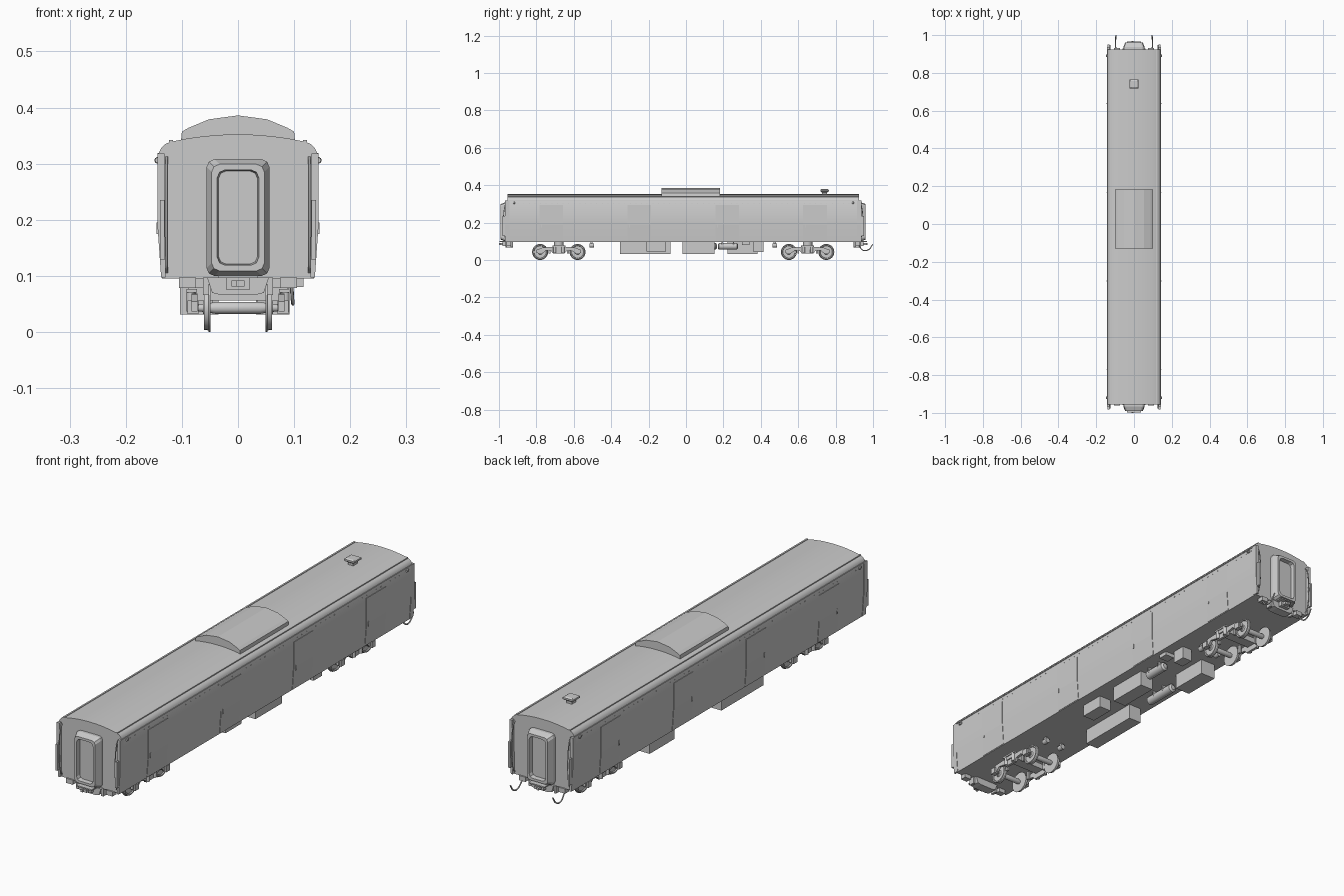
import bpy, bmesh, math
from mathutils import Matrix, Vector

if "Cube" in bpy.data.objects:
    bpy.data.objects.remove(bpy.data.objects["Cube"])

CY = -0.015            # middle of the car body
HALF = 0.94            # half body length


def finish(name, bm, smooth=None):
    bmesh.ops.recalc_face_normals(bm, faces=bm.faces)
    me = bpy.data.meshes.new(name)
    bm.to_mesh(me)
    bm.free()
    ob = bpy.data.objects.new(name, me)
    bpy.context.collection.objects.link(ob)
    if smooth:
        bpy.ops.object.select_all(action='DESELECT')
        ob.select_set(True)
        bpy.context.view_layer.objects.active = ob
        bpy.ops.object.shade_smooth_by_angle(angle=math.radians(smooth))
    return ob


def add_box(bm, x0, x1, y0, y1, z0, z1):
    m = Matrix.Translation(((x0 + x1) / 2, (y0 + y1) / 2, (z0 + z1) / 2))
    bmesh.ops.create_cube(bm, size=1, matrix=m @ Matrix.Diagonal((abs(x1 - x0), abs(y1 - y0), z1 - z0, 1)))


def box(name, *dims):
    bm = bmesh.new()
    add_box(bm, *dims)
    return finish(name, bm)


def loft(name, rings, smooth=None):
    """Skin closed rings of equal length and cap both ends."""
    bm = bmesh.new()
    vs = [[bm.verts.new(p) for p in r] for r in rings]
    n = len(vs[0])
    for a, b in zip(vs, vs[1:]):
        for i in range(n):
            bm.faces.new((a[i], a[(i + 1) % n], b[(i + 1) % n], b[i]))
    bm.faces.new(vs[0])
    bm.faces.new(vs[-1])
    return finish(name, bm, smooth)


def prism_y(name, pts, y0, y1, smooth=None):
    return loft(name, [[(x, y, z) for x, z in pts] for y in (y0, y1)], smooth)


def prism_x(name, pts, x0, x1):
    return loft(name, [[(x, y, z) for y, z in pts] for x in (x0, x1)])


def lathe(name, prof, center, axis='x', seg=24):
    """Rings of (offset along axis, radius) around a centre."""
    cx, cy, cz = center
    rings = []
    for o, r in prof:
        ring = []
        for i in range(seg):
            t = 2 * math.pi * i / seg
            c, s = r * math.cos(t), r * math.sin(t)
            ring.append((cx + o, cy + c, cz + s) if axis == 'x' else
                        (cx + c, cy + o, cz + s) if axis == 'y' else (cx + c, cy + s, cz + o))
        rings.append(ring)
    return loft(name, rings, 35)


def tube(name, pts, r):
    cu = bpy.data.curves.new(name, 'CURVE')
    cu.dimensions = '3D'
    cu.bevel_depth = r
    cu.bevel_resolution = 1
    cu.use_fill_caps = True
    cu.resolution_u = 6
    sp = cu.splines.new('BEZIER')
    sp.bezier_points.add(len(pts) - 1)
    for b, p in zip(sp.bezier_points, pts):
        b.co = p
        b.handle_left_type = b.handle_right_type = 'AUTO'
    ob = bpy.data.objects.new(name, cu)
    bpy.context.collection.objects.link(ob)


def mirrored(half):
    return half + [(-x, z) for x, z in reversed(half) if x > 1e-6]


# Body shell with creased sides and arched roof
half = [(0.135, 0.095), (0.1415, 0.19), (0.1415, 0.318), (0.137, 0.328), (0.130, 0.335),
        (0.120, 0.339), (0.09, 0.345), (0.06, 0.349), (0.03, 0.3515), (0, 0.352)]
prism_y("car_body", mirrored(half), CY - HALF, CY + HALF, 25)

# Raised roof hatch and roof vent
prism_y("roof_hatch", mirrored([(0.102, 0.338), (0.100, 0.357), (0.088, 0.364), (0.052, 0.379), (0, 0.386)]),
        -0.13, 0.183)
box("vent_neck", -0.012, 0.012, 0.727, 0.755, 0.348, 0.367)
loft("vent_cap", [[(sx * w, 0.741 + sy * w, z) for sx, sy in ((-1, -1), (1, -1), (1, 1), (-1, 1))]
                  for w, z in ((0.015, 0.362), (0.023, 0.368), (0.023, 0.375), (0.017, 0.379))])

rivets = bmesh.new()
doors = [CY - 0.705, CY - 0.235, CY + 0.235, CY + 0.705]
for s in (-1, 1):
    # Roof gutters
    box("roof_gutter", s * 0.116, s * 0.123, CY - HALF, CY + HALF, 0.335, 0.342)
    box("eave_strip", s * 0.139, s * 0.1435, CY - HALF, CY + HALF, 0.315, 0.319)
    # Baggage doors with handles
    for y in doors:
        prism_y("side_door", [(s * 0.13, 0.098), (s * 0.1368, 0.098), (s * 0.1435, 0.19),
                              (s * 0.1435, 0.293), (s * 0.13, 0.293)], y - 0.0635, y + 0.0635)
        box("door_handle", s * 0.143, s * 0.1455, y - 0.054, y - 0.05, 0.175, 0.195)
    # Rivet row under the eaves
    for i in range(62):
        y = CY - 0.915 + i * 0.03
        add_box(rivets, s * 0.14, s * 0.1422, y, y + 0.005, 0.302, 0.305)
    # Marker lamps
    for e in (-1, 1):
        lathe("marker_lamp", [(-0.006, 0.005), (0.004, 0.006), (0.007, 0.004)],
              (s * 0.143, CY + e * 0.905, 0.306), 'y', 10)
finish("rivets", rivets)

# Ends: gangway, coupler, corner posts, plates and steps
for e in (-1, 1):
    def Y(d):
        return CY + e * (HALF + d)

    def gangway_ring(inset, d):
        w, z0, z1, c = 0.056 - inset, 0.1 + inset, 0.308 - inset, 0.014
        k = c * 0.3
        quarter = [(w - c, z0), (w - k, z0 + k), (w, z0 + c), (w, z1 - c), (w - k, z1 - k), (w - c, z1)]
        return [(x, Y(d), z) for x, z in mirrored(quarter)]

    loft("gangway", [gangway_ring(i, d) for i, d in
                     ((0, -0.005), (0, 0.012), (0.009, 0.036), (0.019, 0.036), (0.021, 0.018))])
    box("gangway_footplate", -0.036, 0.036, Y(0), Y(0.042), 0.096, 0.101)
    prism_y("buffer_beam", mirrored([(0.03, 0.066), (0.046, 0.07), (0.055, 0.097)]), Y(-0.03), Y(0.01))
    box("coupler_pocket", -0.021, 0.021, Y(0), Y(0.025), 0.076, 0.1)
    box("coupler_shank", -0.012, 0.012, Y(0.01), Y(0.04), 0.081, 0.092)
    box("coupler_jaw", -0.012, -0.003, Y(0.035), Y(0.045), 0.081, 0.092)
    for s in (-1, 1):
        prism_y("corner_post", [(s * 0.129, 0.097), (s * 0.137, 0.097), (s * 0.1435, 0.19),
                                (s * 0.1435, 0.318), (s * 0.131, 0.318)], Y(-0.01), Y(0.012))
        box("corner_plate", s * 0.131, s * 0.139, Y(0.01), Y(0.026), 0.128, 0.235)
        tube("end_rail", [(s * 0.127, Y(0), 0.106), (s * 0.127, Y(0.012), 0.12),
                          (s * 0.127, Y(0.012), 0.295), (s * 0.127, Y(0), 0.312)], 0.0022)
        box("end_step", s * 0.075, s * 0.105, Y(-0.02), Y(0.006), 0.078, 0.097)
        box("step_hanger", s * 0.052, s * 0.062, Y(-0.02), Y(0.004), 0.066, 0.097)

# Air hoses on the rear end
for s in (-1, 1):
    tube("air_hose", [(s * 0.095, 0.915, 0.092), (s * 0.096, 0.928, 0.07), (s * 0.098, 0.95, 0.051),
                      (s * 0.097, 0.977, 0.056), (s * 0.096, 0.998, 0.084)], 0.003)

# Two-axle trucks
R = 0.043
frame = [(-0.118, 0.037), (-0.085, 0.037), (-0.068, 0.052), (-0.04, 0.047), (-0.03, 0.034), (0.03, 0.034),
         (0.04, 0.047), (0.068, 0.052), (0.085, 0.037), (0.118, 0.037), (0.118, 0.054), (0.085, 0.067),
         (0.05, 0.069), (-0.05, 0.069), (-0.085, 0.067), (-0.118, 0.054)]
for ty in (CY - 0.665, CY + 0.665):
    lathe("truck_pivot", [(0, 0.025), (0.02, 0.025)], (0, ty, 0.077), 'z', 16)
    box("truck_bolster", -0.088, 0.088, ty - 0.022, ty + 0.022, 0.056, 0.079)
    for s in (-1, 1):
        prism_x("truck_side_frame", [(ty + y, z) for y, z in frame], s * 0.072, s * 0.083)
        for d in (-0.022, 0.022):
            lathe("truck_spring", [(-0.016, 0.008), (0.019, 0.008)], (s * 0.084, ty + d, 0.053), 'z', 12)
        box("spring_cap", s * 0.073, s * 0.092, ty - 0.035, ty + 0.035, 0.07, 0.077)
    for a in (-0.1, 0.1):
        lathe("axle", [(-0.085, 0.006), (-0.055, 0.0075), (-0.04, 0.011), (0.04, 0.011),
                       (0.055, 0.0075), (0.085, 0.006)], (0, ty + a, R), 'x', 14)
        for s in (-1, 1):
            lathe("wheel", [(s * -0.006, 0.014), (s * -0.006, R), (s * -0.003, R), (s * -0.002, R - 0.003),
                            (s * 0.006, R - 0.004), (s * 0.006, R - 0.009), (s * 0.002, R - 0.011),
                            (s * 0.002, 0.014), (s * 0.007, 0.011)], (s * 0.055, ty + a, R))
            box("journal_box", s * 0.07, s * 0.090, ty + a - 0.012, ty + a + 0.012, 0.032, 0.056)
            box("brake_block", s * 0.05, s * 0.06, ty + a * 0.5 - 0.005, ty + a * 0.5 + 0.005, 0.035, 0.07)

# Underfloor equipment boxes
for name, x0, x1, y0, y1, z0 in (
        ("battery_box", -0.103, -0.045, -0.353, -0.082, 0.031),
        ("cooling_unit", -0.103, -0.035, 0.222, 0.382, 0.031),
        ("relay_box", 0.035, 0.09, -0.21, -0.107, 0.046),
        ("generator_box", 0.032, 0.092, -0.018, 0.153, 0.031),
        ("control_box", 0.045, 0.09, 0.36, 0.415, 0.043),
        ("floor_conduit", 0.075, 0.117, 0.3, 0.34, 0.08)):
    box(name, x0, x1, y0, y1, z0, 0.097)

# Air tanks with straps
for x, y, h in ((0.068, 0.224, 0.054), (-0.068, 0.09, 0.075)):
    lathe("air_tank", [(-h, 0.010), (-h + 0.006, 0.018), (h - 0.006, 0.018), (h, 0.010)], (x, y, 0.073), 'y', 18)
    for d in (-0.03, 0.03):
        box("tank_strap", x - 0.019, x + 0.019, y + d - 0.003, y + d + 0.003, 0.073, 0.097)

# Brake cylinders hanging beside the trucks
for y in (CY - 0.49, CY + 0.49):
    for x in (-0.04, 0.04):
        lathe("brake_cylinder", [(-0.012, 0.011), (0.012, 0.011)], (x, y, 0.078), 'y', 14)
        box("brake_bracket", x - 0.005, x + 0.005, y - 0.006, y + 0.006, 0.08, 0.097)
